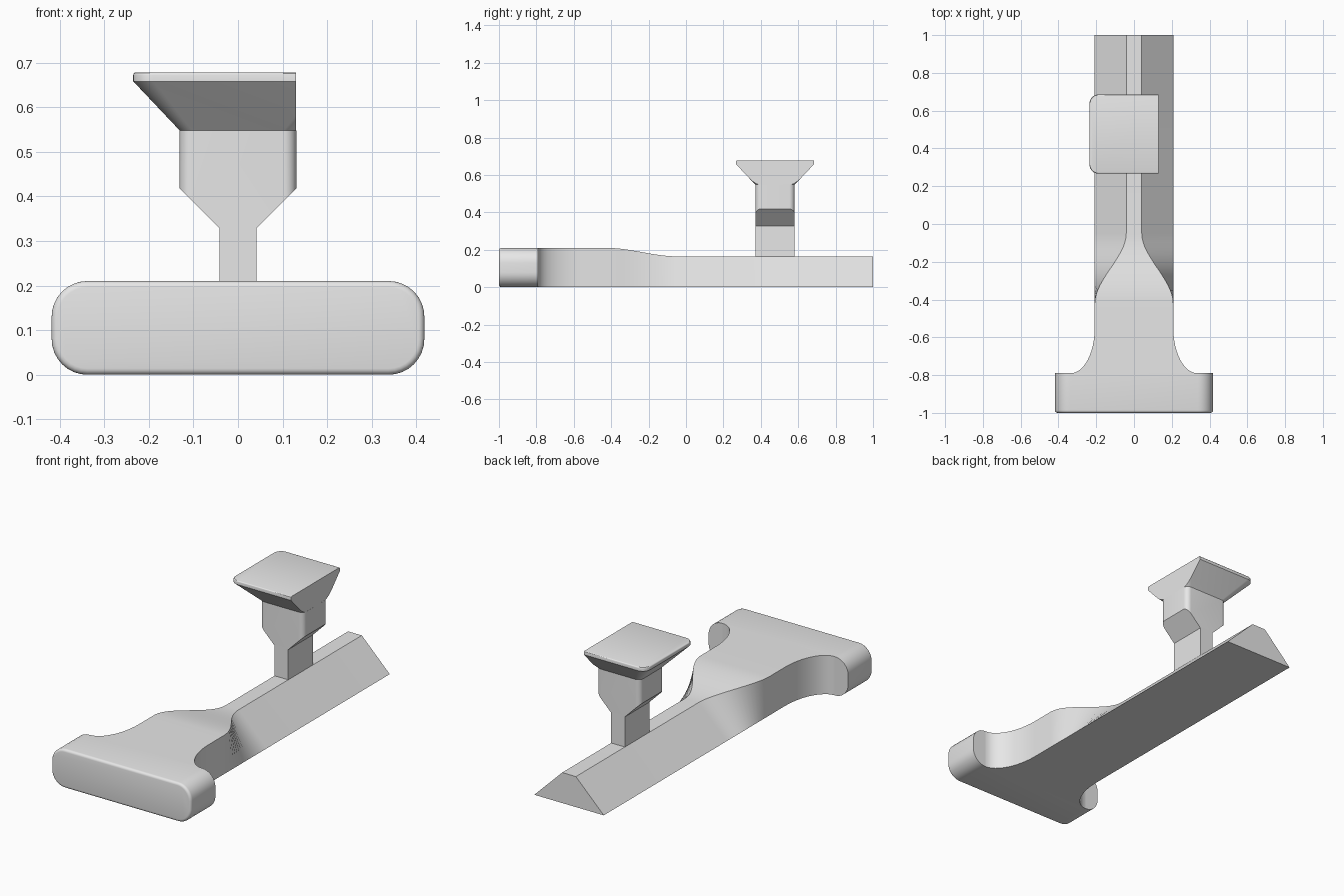
import bpy, bmesh, math
from mathutils import Vector

if "Cube" in bpy.data.objects:
    bpy.data.objects.remove(bpy.data.objects["Cube"])

grey = bpy.data.materials.new("light grey")
grey.diffuse_color = (0.8, 0.8, 0.8, 1)
grey.use_nodes = True
grey.node_tree.nodes["Principled BSDF"].inputs["Base Color"].default_value = grey.diffuse_color


def rounded_rect(hx, hy, r, steps=8):
    """Points of a rounded rectangle centred on the origin."""
    pts = []
    for i, (sx, sy) in enumerate([(1, 1), (-1, 1), (-1, -1), (1, -1)]):
        for k in range(steps + 1):
            a = math.pi / 2 * (i + k / steps)
            pts.append((sx * (hx - r) + r * math.cos(a), sy * (hy - r) + r * math.sin(a)))
    return pts


def loft(name, sections, cuts=()):
    """Skin matching rings of points; cuts are (point, normal) planes trimming the outer side."""
    bm = bmesh.new()
    rings = [[bm.verts.new(p) for p in s] for s in sections]
    n = len(rings[0])
    for a, b in zip(rings, rings[1:]):
        for i in range(n):
            j = (i + 1) % n
            bm.faces.new((a[i], a[j], b[j], b[i]))
    bm.faces.new(rings[0][::-1])
    bm.faces.new(rings[-1])
    for co, no in cuts:
        geom = bm.verts[:] + bm.edges[:] + bm.faces[:]
        cut = bmesh.ops.bisect_plane(bm, geom=geom, dist=1e-5, plane_co=Vector(co),
                                     plane_no=Vector(no), clear_outer=True)
        edges = [e for e in cut["geom_cut"] if isinstance(e, bmesh.types.BMEdge)]
        bmesh.ops.holes_fill(bm, edges=[e for e in edges if e.is_boundary], sides=0)
    bmesh.ops.recalc_face_normals(bm, faces=bm.faces[:])
    mesh = bpy.data.meshes.new(name)
    bm.to_mesh(mesh)
    bm.free()
    mesh.materials.append(grey)
    obj = bpy.data.objects.new(name, mesh)
    bpy.context.collection.objects.link(obj)
    bpy.ops.object.select_all(action="DESELECT")
    obj.select_set(True)
    bpy.context.view_layer.objects.active = obj
    bpy.ops.object.shade_smooth_by_angle(angle=math.radians(30))
    return obj


# Crossbar handle: rounded block with a softened front edge
H = 0.21
B = 0.014
handle = []
for k in range(5):
    a = math.pi / 2 * k / 4
    inset = B * (1 - math.sin(a))
    handle.append((-1 + B * (1 - math.cos(a)), inset))
handle.append((-0.79, 0))
loft("handle", [[(x, y, z + H / 2) for x, z in
                 rounded_rect(0.418 - d, H / 2 - d, 0.08 - d)] for y, d in handle])


# Neck and rail: each station is (y, bottom half width, top half width, height)
stations = []
for k in range(12, -1, -1):
    a = math.pi / 2 * k / 12
    w = 0.335 - 0.127 * math.cos(a)
    stations.append((-0.55 - 0.24 * math.sin(a), w, w, H))
for k in range(17):
    t = k / 16
    s = t * t * (3 - 2 * t)
    stations.append((-0.42 + 0.37 * t, 0.208, 0.208 - 0.167 * s, H - 0.045 * s))
stations.append((1.0, 0.208, 0.041, 0.165))
loft("neck_and_rail", [[(-b, y, 0), (b, y, 0), (t, y, h), (-t, y, h)]
                       for y, b, t, h in stations])

# Upright post
CY = 0.476


def ring(hx, hy, r, z):
    return [(x, y + CY, z) for x, y in rounded_rect(hx, hy, r)]


loft("post", [[(-0.041, CY - 0.105, z), (0.041, CY - 0.105, z),
               (0.041, CY + 0.105, z), (-0.041, CY + 0.105, z)] for z in (0.16, 0.328)])

# Column with rounded corners, trimmed by two sloping planes beneath
loft("column", [ring(0.131, 0.105, 0.028, z) for z in (0.328, 0.548)],
     cuts=[((s * 0.041, CY, 0.328), (s, 0, -1)) for s in (1, -1)])

# Flared cap with a softened top edge, sliced flat on one side
cap = [ring(0.131, 0.105, 0.028, 0.548), ring(0.235, 0.209, 0.045, 0.658)]
E = 0.006
for k in range(4):
    a = math.pi / 2 * k / 3
    d = E * (1 - math.cos(a))
    cap.append(ring(0.235 - d, 0.209 - d, 0.045 - d, 0.678 - E + E * math.sin(a)))
loft("cap", cap, cuts=[((0.1305, CY, 0.6), (1, 0, 0))])
